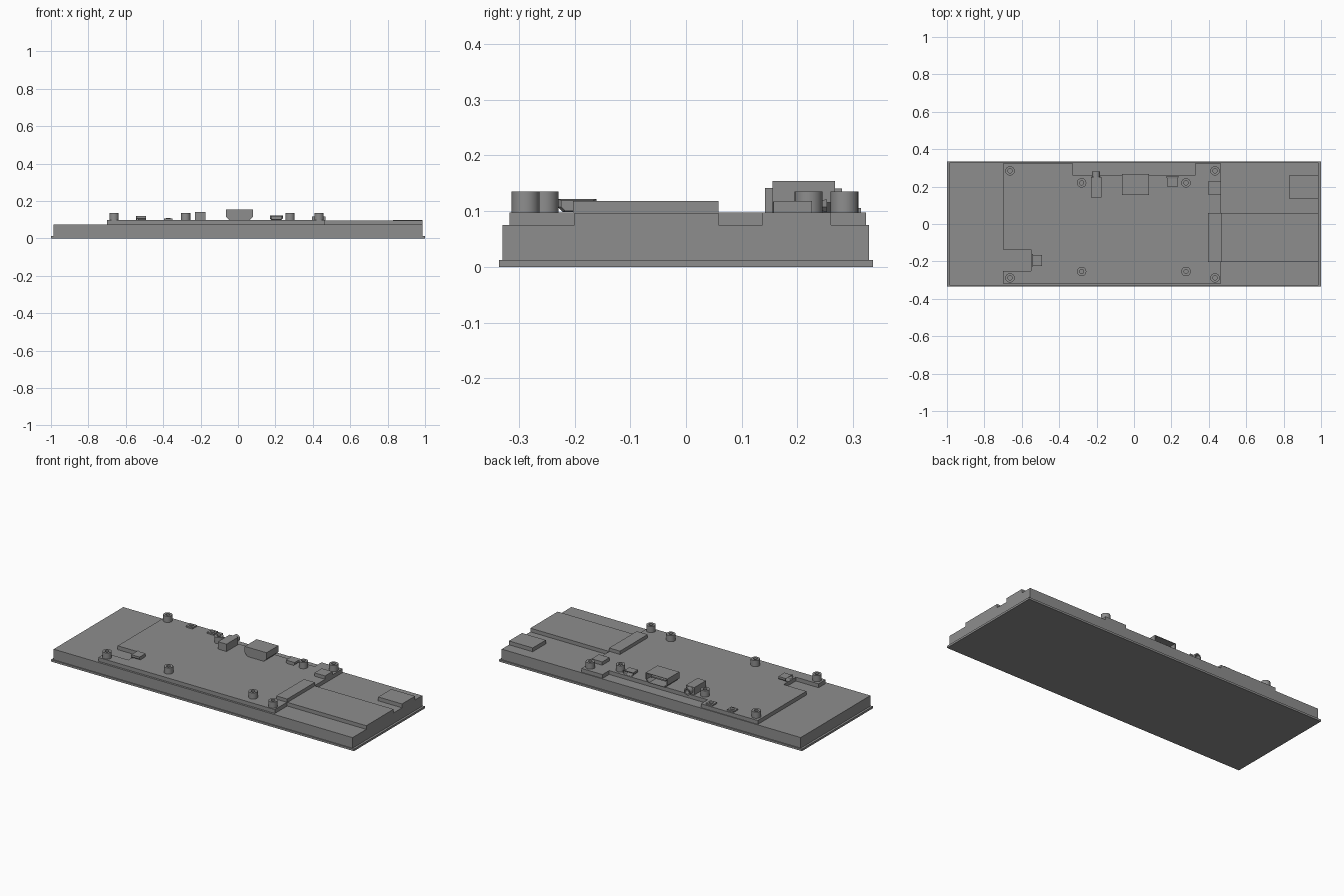
import bpy, bmesh, math
from mathutils import Matrix, Vector

cube = bpy.data.objects.get("Cube")
if cube:
    bpy.data.objects.remove(cube, do_unlink=True)

grey = bpy.data.materials.new("plain_grey")
grey.use_nodes = True
COLOUR = (0.27, 0.27, 0.27, 1)
grey.diffuse_color = COLOUR
grey.node_tree.nodes["Principled BSDF"].inputs["Base Color"].default_value = COLOUR

BODY_TOP, BOARD_TOP = 0.075, 0.098
X, Y, Z = Vector((1, 0, 0)), Vector((0, 1, 0)), Vector((0, 0, 1))


def loft(name, profile, rings, origin=(0, 0, 0), axis=Z, smooth=False):
    """Sweep a 2D profile through (scale, distance) rings along axis, capping both ends."""
    up = Y if axis == Z else Z
    side = up.cross(axis)
    bm = bmesh.new()
    loops = [[bm.verts.new(Vector(origin) + side * u * s + up * v * s + axis * d)
              for u, v in profile] for s, d in rings]
    n = len(profile)
    for a, b in zip(loops, loops[1:]):
        for i in range(n):
            j = (i + 1) % n
            bm.faces.new((a[i], a[j], b[j], b[i]))
    bm.faces.new(loops[0][::-1])
    bm.faces.new(loops[-1])
    bmesh.ops.recalc_face_normals(bm, faces=bm.faces)
    mesh = bpy.data.meshes.new(name)
    bm.to_mesh(mesh)
    bm.free()
    mesh.materials.append(grey)
    obj = bpy.data.objects.new(name, mesh)
    bpy.context.collection.objects.link(obj)
    if smooth:
        bpy.ops.object.select_all(action='DESELECT')
        obj.select_set(True)
        bpy.context.view_layer.objects.active = obj
        bpy.ops.object.shade_smooth_by_angle(angle=math.radians(30))
    return obj


def box(name, x0, x1, y0, y1, z0, z1):
    return loft(name, [(x0, y0), (x1, y0), (x1, y1), (x0, y1)], [(1, z0), (1, z1)])


def circle(r, n=32):
    return [(r * math.cos(math.tau * i / n), r * math.sin(math.tau * i / n)) for i in range(n)]


def port_profile(w, h, chamfer):
    """Connector mouth: square on top, chamfered at the bottom."""
    return [(-w, h), (-w, -h + chamfer), (-w + chamfer, -h),
            (w - chamfer, -h), (w, -h + chamfer), (w, h)]


# Display panel: cover glass and body
box("cover_glass", -1, 1, -0.335, 0.335, 0, 0.012)
box("panel_body", -0.987, 0.987, -0.329, 0.328, 0.002, BODY_TOP)

# Notched circuit board
board = [(-0.7, -0.317), (0.465, -0.317), (0.465, 0.323), (0.325, 0.323),
         (0.325, 0.26), (-0.325, 0.26), (-0.325, 0.323), (-0.7, 0.323),
         (-0.7, -0.135), (-0.55, -0.135), (-0.55, -0.25), (-0.7, -0.25)]
loft("circuit_board", board, [(1, BODY_TOP - 0.003), (1, BOARD_TOP)])

# Flat cable, its connectors, and the side block
box("flat_cable", 0.46, 0.987, -0.2, 0.058, BODY_TOP - 0.003, BOARD_TOP - 0.001)
box("cable_connector", 0.395, 0.467, -0.203, 0.058, BOARD_TOP - 0.003, 0.118)
box("small_connector", 0.395, 0.465, 0.157, 0.226, BOARD_TOP - 0.003, 0.118)
box("side_block", 0.83, 0.987, 0.137, 0.26, BODY_TOP - 0.003, BOARD_TOP)

# Hollow mounting standoffs
for x, y in [(-0.663, 0.284), (0.433, 0.284), (-0.28, 0.22), (0.278, 0.22),
             (-0.28, -0.254), (0.278, -0.254), (-0.663, -0.288), (0.433, -0.288)]:
    loft("standoff", circle(0.025), [(1, -0.002), (1, 0.037), (0.45, 0.037), (0.45, 0.002)],
         (x, y, BOARD_TOP), smooth=True)

# Video port: hollow shell with a tongue
loft("video_port", port_profile(0.072, 0.028, 0.018),
     [(1, 0), (1, 0.112), (0.9, 0.112), (0.9, 0.02)], (0.008, 0.155, 0.126), Y)
box("video_port_tongue", -0.04, 0.056, 0.17, 0.25, 0.126, 0.134)

# Audio jack: block with a hollow barrel
box("audio_jack_body", -0.231, -0.175, 0.142, 0.252, BOARD_TOP - 0.002, 0.142)
loft("audio_jack_barrel", circle(0.021), [(1, 0), (1, 0.03), (0.65, 0.03), (0.65, 0.004)],
     (-0.203, 0.25, 0.12), Y, smooth=True)

# Small power ports with flared mouths
for name, origin, axis in [("back_port", (0.205, 0.2, 0.11), Y),
                           ("right_port", (-0.493, -0.195, 0.11), -X)]:
    loft(name, port_profile(0.029, 0.0095, 0.007),
         [(1, 0), (1, 0.044), (1.2, 0.053), (1.1, 0.053), (0.88, 0.042), (0.88, 0.01)],
         origin, axis)
    centre = Vector(origin) + axis * 0.008
    loft(name + "_tongue", [(-0.018, 0), (0.018, 0), (0.018, 0.004), (-0.018, 0.004)],
         [(1, 0), (1, 0.03)], centre, axis)

# Push buttons with round caps
for x in (-0.513, -0.373):
    box("button_base", x - 0.022, x + 0.022, 0.272, 0.314, BOARD_TOP - 0.002, 0.106)
    loft("button_cap", circle(0.012, 24), [(1, 0), (1, 0.005)], (x, 0.293, 0.105), smooth=True)
